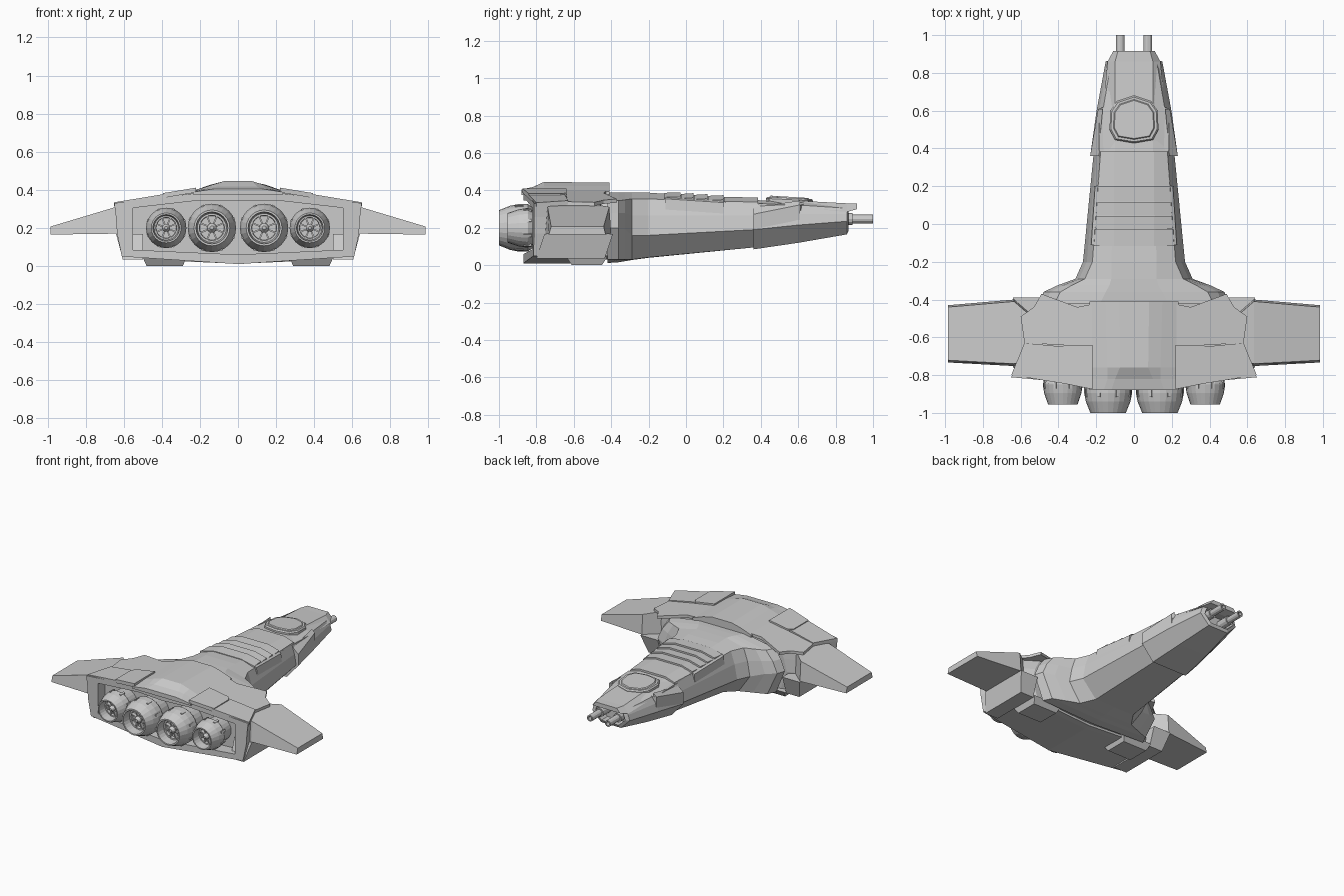
import bpy, bmesh
from math import cos, sin, pi


def skin(name, rings, mirror=False):
    """Bridge rings of equal point count and cap both ends."""
    bm = bmesh.new()
    vs = [[bm.verts.new(p) for p in r] for r in rings]
    n = len(rings[0])
    for a, b in zip(vs, vs[1:]):
        for i in range(n):
            bm.faces.new((a[i], a[(i + 1) % n], b[(i + 1) % n], b[i]))
    bm.faces.new(vs[0])
    bm.faces.new(vs[-1])
    bmesh.ops.recalc_face_normals(bm, faces=bm.faces)
    me = bpy.data.meshes.new(name)
    bm.to_mesh(me)
    bm.free()
    ob = bpy.data.objects.new(name, me)
    bpy.context.collection.objects.link(ob)
    if mirror:
        ob.modifiers.new("Mirror", 'MIRROR')
    return ob


def ring(y, half, sweep=0):
    """Symmetric cross-section from a half outline running top to bottom."""
    full = half + [(-x, z) for x, z in half[-2:0:-1]]
    return [(x, y + sweep * abs(x), z) for x, z in full]


def hull(y, rx, rz, sx, sz, cx, cz, kx, kz, bz, sweep=0):
    """Hull section: roof, shoulder, chine, keel edge, keel centre."""
    mid = (.4 * sx + .6 * cx, .55 * sz + .45 * cz)
    return ring(y, [(0, rz), (rx, rz), (sx, sz), mid, (cx, cz), (kx, kz), (0, bz)], sweep)


def box(name, x0, x1, y0, y1, z0, z1, mirror=False):
    r = lambda z: [(x0, y0, z), (x1, y0, z), (x1, y1, z), (x0, y1, z)]
    return skin(name, [r(z0), r(z1)], mirror)


def plate(name, pts, zf, t, mirror=False):
    """Flat panel laid over a height function."""
    return skin(name, [[(x, y, zf(x, y) - t) for x, y in pts],
                       [(x, y, zf(x, y)) for x, y in pts]], mirror)


def lathe(name, cx, cz, prof, n=20, mirror=True):
    return skin(name, [[(cx + r * cos(2 * pi * i / n), y, cz + r * sin(2 * pi * i / n))
                        for i in range(n)] for r, y in prof], mirror)


# Main fuselage, flaring into the shoulder cuffs
skin("fuselage", [hull(*s) for s in [
    (.45, .10, .343, .17, .32, .205, .20, .12, .105, .105),
    (.36, .10, .35, .18, .33, .215, .19, .125, .095, .095),
    (-.20, .12, .388, .22, .355, .27, .16, .16, .042, .04),
    (-.29, .12, .39, .26, .355, .31, .16, .22, .03, .028),
    (-.325, .13, .39, .33, .35, .405, .19, .31, .03, .022),
    (-.36, .15, .39, .39, .345, .48, .20, .40, .03, .016),
    (-.42, .18, .388, .42, .345, .50, .20, .43, .03, .012),
    (-.42, .16, .37, .35, .33, .40, .20, .36, .05, .03),
    (-.55, .16, .37, .35, .33, .40, .20, .36, .05, .03)]])

# Nose armour with a flared rear collar and a recessed gun port
skin("nose_armour", [hull(*s) for s in [
    (.36, .10, .345, .185, .325, .232, .19, .14, .085, .085),
    (.60, .10, .342, .165, .322, .198, .215, .115, .12, .12),
    (.86, .07, .328, .12, .305, .15, .235, .08, .165, .165),
    (.87, .05, .30, .10, .285, .12, .235, .07, .185, .185),
    (.80, .05, .30, .10, .285, .12, .235, .07, .185, .185)]])
skin("nose_lip", [ring(y, [(0, z1), (a, z1), (b, z0), (0, z0)]) for y, a, b, z0, z1 in [
    (.60, .10, .165, .31, .345), (.86, .10, .14, .285, .331), (.915, .085, .11, .30, .33)]])
plate("collar_fin", [(.19, .61), (.165, .61), (.19, .36), (.232, .36)],
      lambda x, y: .345 - .9 * (x - .165) - .05 * (.6 - y), .08, True)

# Twin nose guns
lathe("nose_gun", .072, .247, [(.032, .78), (.032, .89), (.023, .89), (.023, 1),
                               (.014, 1), (.014, .95)], 12)

# Cockpit hatch
hatch = [(0, .68), (.09, .65), (.125, .60), (.13, .50), (.10, .445), (0, .428)]
hatch += [(-x, y) for x, y in hatch[-2:0:-1]]
top_z = lambda y: .362 - .05 * (y - .43)
skin("cockpit_hatch", [[(x * s, .55 + (y - .55) * s, top_z(y) + d) for x, y in hatch]
                       for s, d in [(1, -.05), (1, -.005), (.94, .004), (.84, .004), (.80, .010)]])
plate("cockpit_surround", [(0, .685), (.185, .61), (.185, .39), (-.185, .39), (-.185, .61)],
      lambda x, y: .351 - .12 * abs(x) - .04 * (y - .43) + (.0 if x else .001), .03)

# Overlapping dorsal plates
edges = [.385, .20, .115, .04, -.03, -.12]
for i, (a, b) in enumerate(zip(edges, edges[1:])):
    rs = []
    for y, lift in ((a, .013), (b + .004, .004)):
        z, sx = .35 + (.37 - y) * .068 + lift, .178 + .07 * (.37 - y)
        rs.append(ring(y, [(0, z), (.105, z), (sx, z - .024), (sx + .008, z - .06), (0, z - .08)]))
    skin(f"dorsal_plate_{i + 1}", rs)

# Side rails beside the dorsal plates
skin("dorsal_rail", [[(x + dx, y, z + dz) for dx, dz in
                      [(0, .02), (.018, .01), (.024, -.05), (0, -.05)]]
                     for y, x, z in [(.20, .188, .325), (-.11, .208, .345)]], True)

# Rear hull with a swept, recessed engine bay
skin("rear_hull", [hull(*s) for s in [
    (-.455, .20, .383, .43, .345, .49, .18, .44, .04, .014),
    (-.50, .24, .38, .57, .335, .57, .17, .55, .045, .012),
    (-.64, .24, .38, .58, .335, .59, .17, .58, .05, .01),
    (-.87, .24, .38, .65, .33, .635, .17, .61, .05, .01, .09),
    (-.87, .20, .345, .55, .305, .55, .20, .55, .085, .06, .09),
    (-.74, .20, .345, .55, .305, .55, .20, .55, .085, .06)]])

# Armour panels over the rear hull
slope = lambda x, y: .402 - .165 * (x - .24)
plate("forward_panel", [(.20, -.42), (.30, -.44), (.49, -.37), (.53, -.44), (.60, -.49),
                        (.58, -.63), (.22, -.65)], lambda x, y: slope(x, y) - .006, .02, True)
plate("inner_rear_panel", [(.22, -.64), (.37, -.64), (.395, -.67), (.395, -.84), (.22, -.875)],
      lambda x, y: slope(x, y) + .006, .025, True)
plate("outer_rear_panel", [(.37, -.65), (.58, -.63), (.65, -.80), (.37, -.845)],
      slope, .02, True)

# Raised spine cover
skin("spine_cover", [ring(y, [(0, t), (a, t), (b, m), (.235, e), (.235, .375), (0, .375)])
                     for y, a, b, t, m, e in [
    (-.41, .08, .15, .442, .425, .395), (-.76, .075, .14, .445, .425, .395),
    (-.82, .10, .14, .418, .412, .392), (-.88, .12, .16, .405, .40, .388)]])

# Wings
skin("wing", [[(x, f, zb), (x, f - .01, zt), (x, b + .012, zt), (x, b, zb)]
              for x, f, b, zb, zt in [
    (.52, -.50, -.72, .17, .33), (.635, -.40, -.752, .17, .312), (.985, -.43, -.733, .165, .207)]], True)

# Side pods below the wings, and belly pads
skin("side_pod", [[(.5, f, z), (x, f, z), (x, b, z), (.5, b, z)] for x, f, b, z in [
    (.605, -.435, -.80, .035), (.64, -.39, -.757, .168)]], True)
skin("belly_pad", [[(x0, f, z), (x1, f, z), (x1, b, z), (x0, b, z)] for x0, x1, f, b, z in [
    (.27, .50, -.42, -.64, .045), (.29, .48, -.45, -.61, 0)]], True)

# Four engines with bladed nozzles
for tag, cx, R, end in (("inner", .137, .127, -1.0), ("outer", .377, .106, -.955)):
    lathe(tag + "_engine", cx, .2, [
        (R * .8, -.72), (R * .85, -.82), (R, -.845), (R, end + .105), (R * .93, end + .06),
        (R * .74, end), (R * .66, end), (R * .60, end + .06), (R * .52, end + .06),
        (R * .50, end + .08)], 24)
    lathe(tag + "_engine_hub", cx, .2, [(R * .2, end + .08), (R * .2, end + .05),
                                        (R * .08, end + .03)], 10)
    for k in range(8):
        a = 2 * pi * (k + .5) / 8
        c, s = cos(a), sin(a)

        def bar(name, r0, r1, w, y0, y1):
            skin(name, [[(cx + r * c - t * s, y, .2 + r * s + t * c)
                         for r, t in ((r0, -w), (r1, -w), (r1, w), (r0, w))]
                        for y in (y0, y1)], True)
        bar(f"{tag}_blade_{k + 1}", R * .15, R * .56, .004, end + .085, end + .055)
        bar(f"{tag}_engine_clamp_{k + 1}", R * .9, R * 1.02, .007, end + .13, end + .085)
